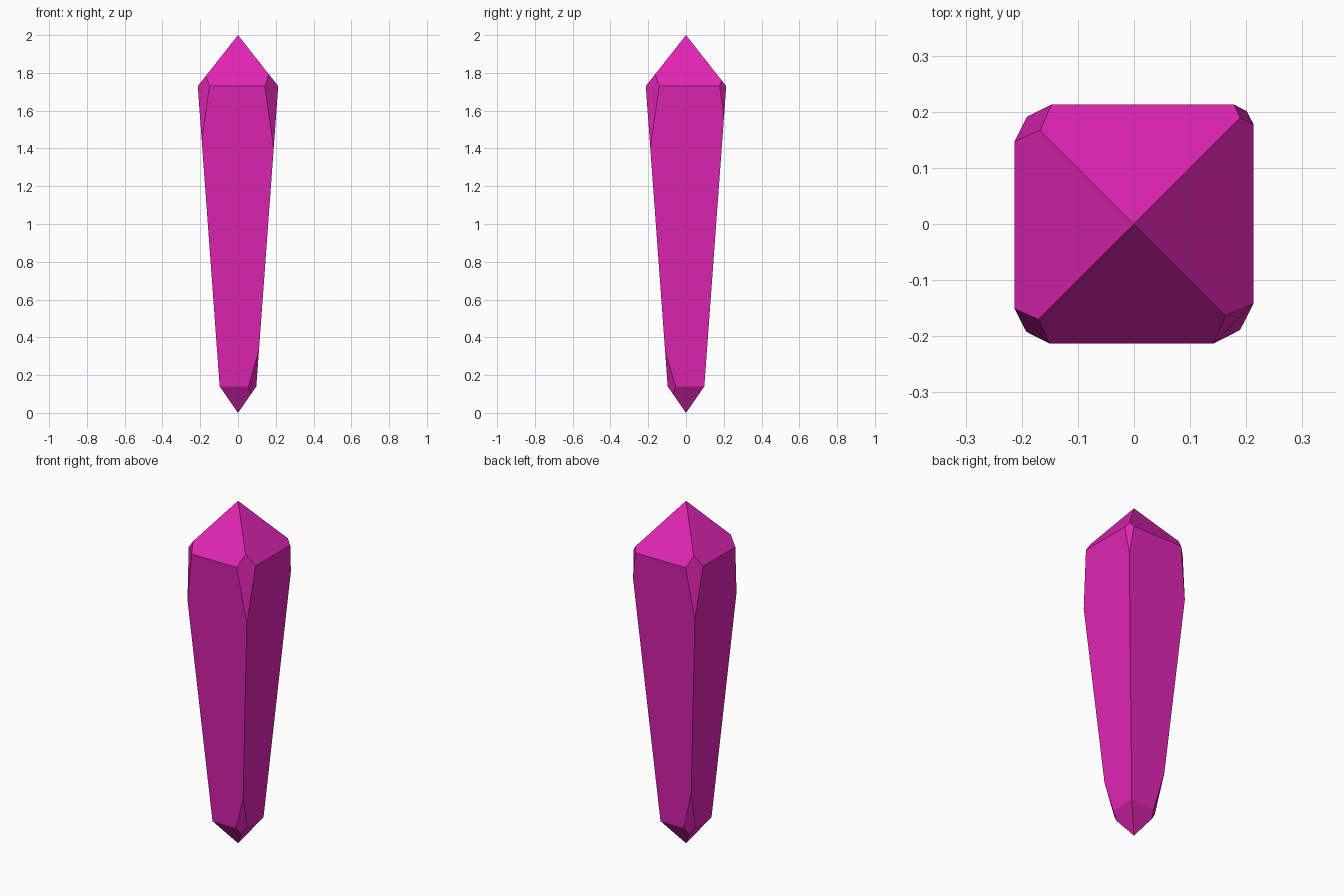
import bpy
import bmesh

if "Cube" in bpy.data.objects:
    bpy.data.objects.remove(bpy.data.objects["Cube"])

# Square crystal: (height, half width) of the two girdles, and the tips
TOP_Z, TOP_H = 1.73, 0.213
BOT_Z, BOT_H = 0.14, 0.097
TIP_Z = 2.0

# Corners counter-clockwise from front right
CORNERS = [(1, -1), (1, 1), (-1, 1), (-1, -1)]
# Chipped corners: (girdle cut, distance out on shaft edge, distance out on point edge)
TOP_CHIPS = [(0.142, 0.189, 0.163), (0.178, 0.201, 0.189),
             (0.147, 0.191, 0.167), (0.151, 0.192, 0.170)]
BOT_CHIPS = [(0.055, 0.111, 0.067), None, (0.055, 0.114, 0.067), None]


def shaft_z(h):
    return BOT_Z + (h - BOT_H) / (TOP_H - BOT_H) * (TOP_Z - BOT_Z)


def point_z(h, top):
    return TIP_Z - (TIP_Z - TOP_Z) * h / TOP_H if top else BOT_Z * h / BOT_H


bm = bmesh.new()


def corner(k, chip, top):
    """Vertices a, b (on the girdle), s (on the shaft edge), p (on the point edge)."""
    sx, sy = CORNERS[k]
    z, h = (TOP_Z, TOP_H) if top else (BOT_Z, BOT_H)
    if chip is None:
        v = bm.verts.new((sx * h, sy * h, z))
        return v, v, v, v
    c, s, p = chip
    e, f = ((c, h), (h, c)) if k % 2 == 0 else ((h, c), (c, h))
    return (bm.verts.new((sx * e[0], sy * e[1], z)),
            bm.verts.new((sx * f[0], sy * f[1], z)),
            bm.verts.new((sx * s, sy * s, shaft_z(s))),
            bm.verts.new((sx * p, sy * p, point_z(p, top))))


def face(*verts):
    bm.faces.new(list(dict.fromkeys(verts)))


top = [corner(k, TOP_CHIPS[k], True) for k in range(4)]
bot = [corner(k, BOT_CHIPS[k], False) for k in range(4)]
top_tip = bm.verts.new((0, 0, TIP_Z))
bottom_tip = bm.verts.new((0, 0, 0))

for k in range(4):
    ta, tb, ts, tp = top[k]
    ba, bb, bs, bp = bot[k]
    na, _, ns, np_ = top[(k + 1) % 4]
    ma, _, ms, mp = bot[(k + 1) % 4]
    face(bs, bb, ma, ms, ns, na, tb, ts)      # shaft side
    face(top_tip, tp, tb, na, np_)            # upper point side
    face(bottom_tip, mp, ma, bb, bp)          # lower point side
    face(ta, ts, tb, tp)                      # upper chip
    if BOT_CHIPS[k]:
        face(ba, bp, bb, bs)                  # lower chip

mesh = bpy.data.meshes.new("crystal")
bm.to_mesh(mesh)
bm.free()

magenta = bpy.data.materials.new("magenta")
magenta.diffuse_color = (0.76, 0.019, 0.46, 1)
magenta.use_nodes = True
magenta.node_tree.nodes["Principled BSDF"].inputs["Base Color"].default_value = magenta.diffuse_color
mesh.materials.append(magenta)
bpy.context.collection.objects.link(bpy.data.objects.new("crystal", mesh))
